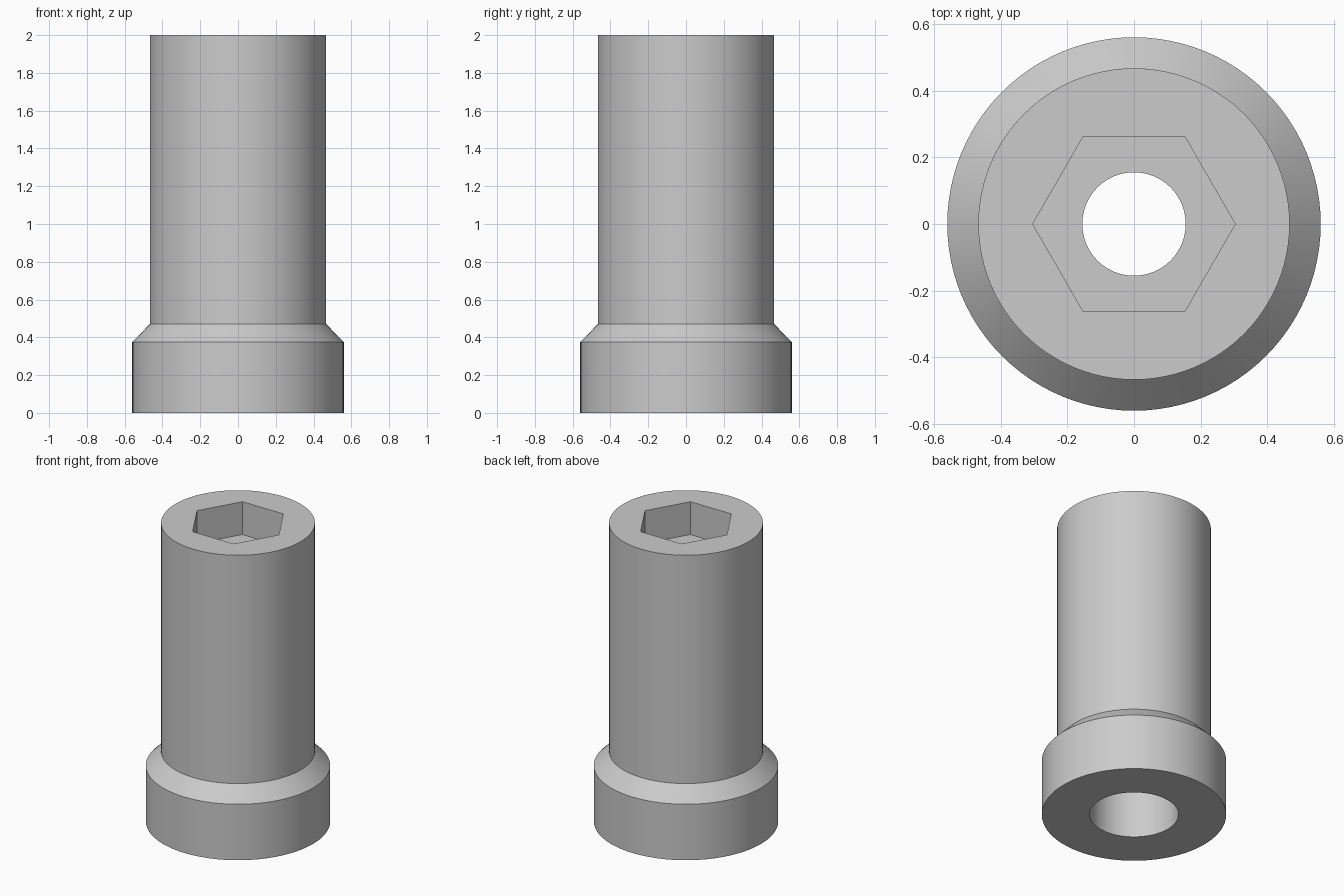
import bpy, bmesh, math

cube = bpy.data.objects.get("Cube")
if cube:
    bpy.data.objects.remove(cube)

SEGMENTS = 96                      # multiple of six, so hex corners are exact
HEX_APOTHEM = 0.263
HEX = "hex"


def radius_at(shape, angle):
    """Radius of a round or hexagonal ring at an angle."""
    if shape != HEX:
        return shape
    sixth = math.pi / 3
    return HEX_APOTHEM / math.cos(angle % sixth - sixth / 2)


# Closed profile: outside going up, then socket, through hole and counterbore
profile = [
    (0.56, 0.0), (0.56, 0.375), (0.467, 0.47), (0.467, 2.0),   # flange, collar, shaft
    (HEX, 2.0), (HEX, 1.78),                                   # hex socket
    (0.155, 1.78), (0.155, 0.47),                              # through hole
    (0.27, 0.47), (0.27, 0.0),                                 # counterbore
]

bm = bmesh.new()
rings = []
for shape, z in profile:
    ring = []
    for i in range(SEGMENTS):
        # tiny offset-free modulo: corner angles land on either side equally
        a = 2 * math.pi * i / SEGMENTS
        r = radius_at(shape, a)
        ring.append(bm.verts.new((r * math.cos(a), r * math.sin(a), z)))
    rings.append(ring)

for k, low in enumerate(rings):
    high = rings[(k + 1) % len(rings)]
    for i in range(SEGMENTS):
        j = (i + 1) % SEGMENTS
        bm.faces.new((low[i], low[j], high[j], high[i]))
bmesh.ops.recalc_face_normals(bm, faces=bm.faces)

mesh = bpy.data.meshes.new("flanged_sleeve")
bm.to_mesh(mesh)
bm.free()
sleeve = bpy.data.objects.new("flanged_sleeve", mesh)
bpy.context.collection.objects.link(sleeve)

# Plain grey
grey = bpy.data.materials.new("light_grey")
grey.use_nodes = True
colour = (0.6, 0.6, 0.6, 1)
grey.diffuse_color = colour
grey.node_tree.nodes["Principled BSDF"].inputs["Base Color"].default_value = colour
mesh.materials.append(grey)

# Smooth round walls, sharp rims and hex corners
bpy.ops.object.select_all(action="DESELECT")
sleeve.select_set(True)
bpy.context.view_layer.objects.active = sleeve
bpy.ops.object.shade_smooth_by_angle(angle=math.radians(30))
